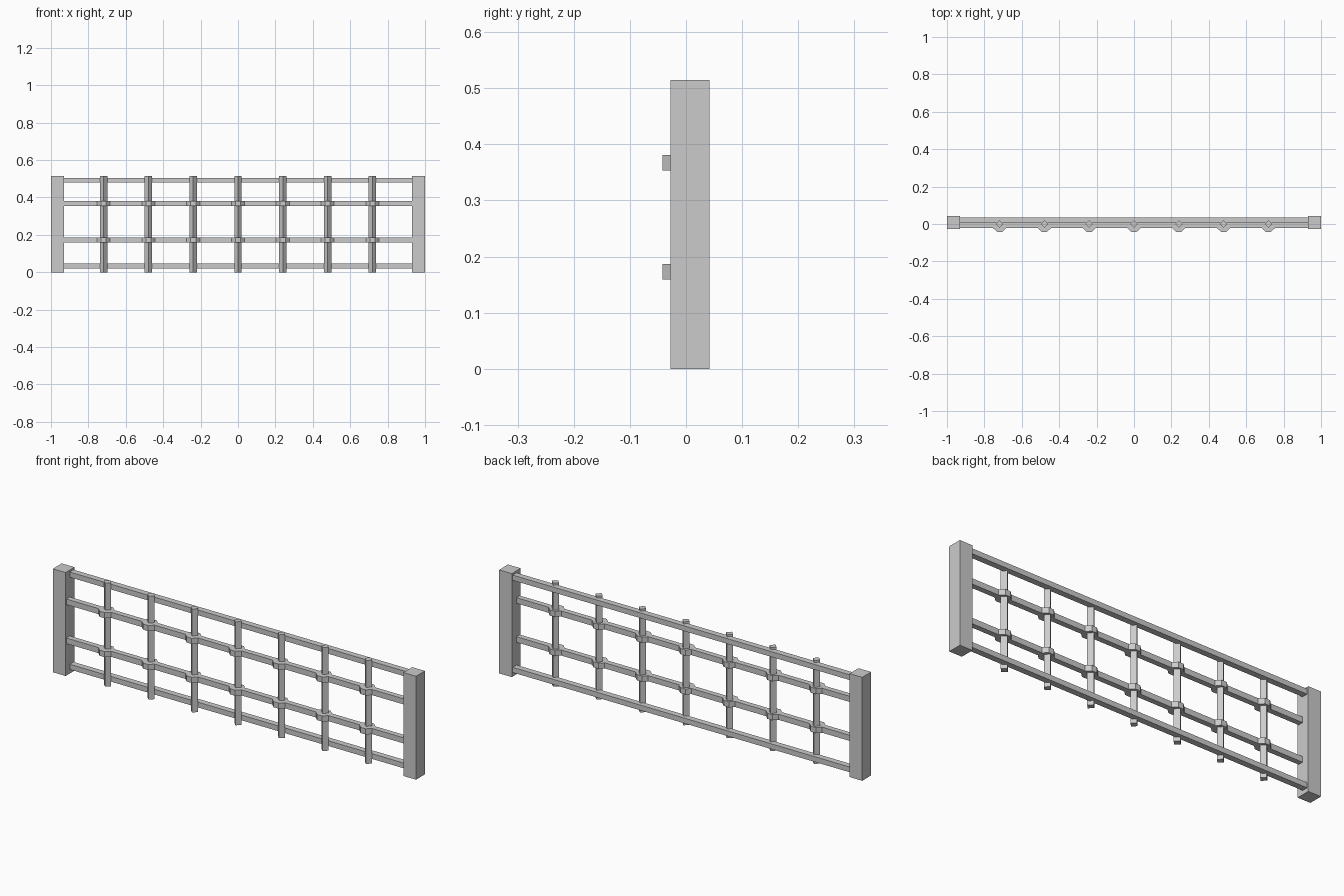
import bpy, bmesh

if "Cube" in bpy.data.objects:
    bpy.data.objects.remove(bpy.data.objects["Cube"])

HEIGHT = 0.515
BAR_X = [i * 0.2395 for i in range(-3, 4)]


def prism(name, outline, z0, z1):
    """Extrude an xy outline from z0 up to z1."""
    bm = bmesh.new()
    face = bm.faces.new([bm.verts.new((x, y, z0)) for x, y in outline])
    top = bmesh.ops.extrude_face_region(bm, geom=[face])["geom"]
    verts = [v for v in top if isinstance(v, bmesh.types.BMVert)]
    bmesh.ops.translate(bm, verts=verts, vec=(0, 0, z1 - z0))
    bmesh.ops.recalc_face_normals(bm, faces=bm.faces)
    mesh = bpy.data.meshes.new(name)
    bm.to_mesh(mesh)
    bm.free()
    obj = bpy.data.objects.new(name, mesh)
    bpy.context.collection.objects.link(obj)
    return obj


def rect(x0, x1, y0, y1):
    return [(x0, y0), (x1, y0), (x1, y1), (x0, y1)]


# End posts
prism("left_post", rect(-1, -0.93, -0.028, 0.042), 0, HEIGHT)
prism("right_post", rect(0.93, 1, -0.028, 0.042), 0, HEIGHT)

# Straight outer rails, set behind the bars
prism("bottom_rail", rect(-0.935, 0.935, 0.005, 0.035), 0.02, 0.046)
prism("top_rail", rect(-0.935, 0.935, 0.005, 0.035), 0.479, 0.505)

# Middle rails that swell into a faceted eye around each bar
front, back = [(-0.935, -0.022)], [(-0.935, 0.005)]
for x in BAR_X:
    for dx, swell in ((-0.035, 0), (-0.014, 1), (0.014, 1), (0.035, 0)):
        front.append((x + dx, -0.022 - 0.02 * swell))
        back.append((x + dx, 0.005 + 0.02 * swell))
front.append((0.935, -0.022))
back.append((0.935, 0.005))
eye_outline = front + back[::-1]
prism("lower_middle_rail", eye_outline, 0.159, 0.187)
prism("upper_middle_rail", eye_outline, 0.353, 0.381)

# Upright square bars turned on edge
for i, x in enumerate(BAR_X):
    r = 0.02
    prism(f"upright_bar_{i + 1}",
          [(x - r, 0), (x, -r), (x + r, 0), (x, r)], 0, HEIGHT)
